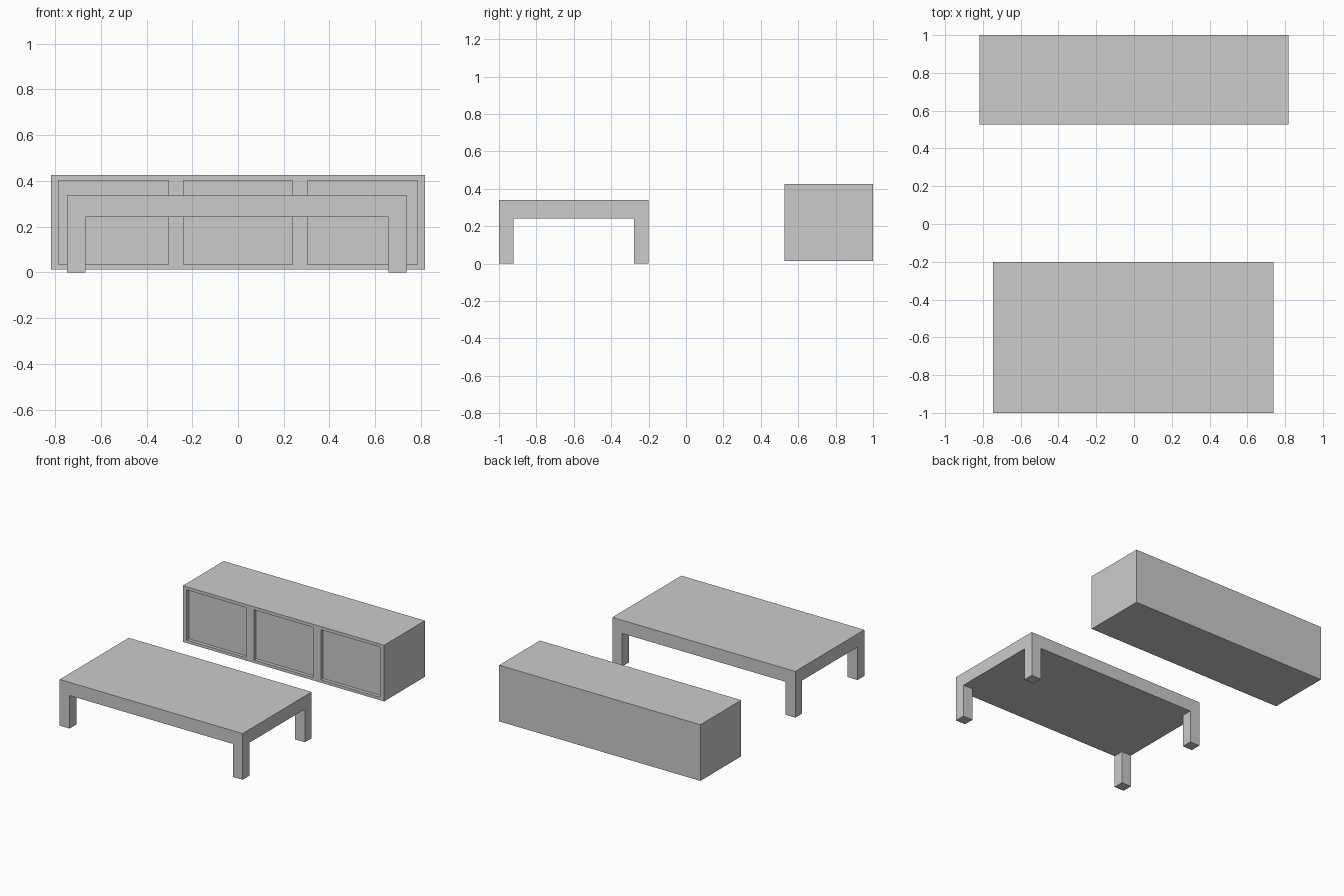
import bpy
import bmesh
from mathutils import Vector

if "Cube" in bpy.data.objects:
    bpy.data.objects.remove(bpy.data.objects["Cube"])


def grid_block(name, us, vs, place, thickness, cells, push):
    """Slab from a grid sheet; chosen cells are extruded out or in by `push`.
    place(u, v, w) maps the sheet into the world, w being its thickness."""
    bm = bmesh.new()
    axis = Vector(place(0, 0, 1)) - Vector(place(0, 0, 0))
    pts = [[bm.verts.new(place(u, v, 0)) for v in vs] for u in us]
    faces = {(i, j): bm.faces.new((pts[i][j], pts[i + 1][j], pts[i + 1][j + 1], pts[i][j + 1]))
             for i in range(len(us) - 1) for j in range(len(vs) - 1)}

    def extrude(sheet, dist, keep):
        res = bmesh.ops.extrude_face_region(bm, geom=sheet, use_keep_orig=keep)
        verts = [g for g in res["geom"] if isinstance(g, bmesh.types.BMVert)]
        bmesh.ops.translate(bm, verts=verts, vec=axis * dist)

    chosen = [faces[c] for c in cells]
    extrude(list(faces.values()), thickness, True)
    for f in chosen:
        extrude([f], push, False)
        if f.is_valid:
            bm.faces.remove(f)

    # Merge flat neighbours so that only real edges remain
    bmesh.ops.recalc_face_normals(bm, faces=bm.faces[:])
    bmesh.ops.dissolve_limit(bm, angle_limit=0.01, verts=bm.verts[:], edges=bm.edges[:])
    mesh = bpy.data.meshes.new(name)
    bm.to_mesh(mesh)
    bm.free()
    obj = bpy.data.objects.new(name, mesh)
    bpy.context.collection.objects.link(obj)
    return obj


# Coffee table: slab top with four square corner legs pulled down
grid_block("coffee_table",
           us=(-0.747, -0.667, 0.658, 0.738), vs=(-1.0, -0.922, -0.279, -0.2),
           place=lambda u, v, w: (u, v, 0.242 + w),
           thickness=0.097, cells=[(0, 0), (2, 0), (0, 2), (2, 2)], push=-0.242)

# Low cabinet: closed box with three recessed front panels
grid_block("low_cabinet",
           us=(-0.817, -0.786, -0.305, -0.239, 0.239, 0.304, 0.785, 0.817),
           vs=(0.013, 0.034, 0.402, 0.425),
           place=lambda u, v, w: (u, 0.527 + w, v),
           thickness=0.473, cells=[(1, 1), (3, 1), (5, 1)], push=0.025)
